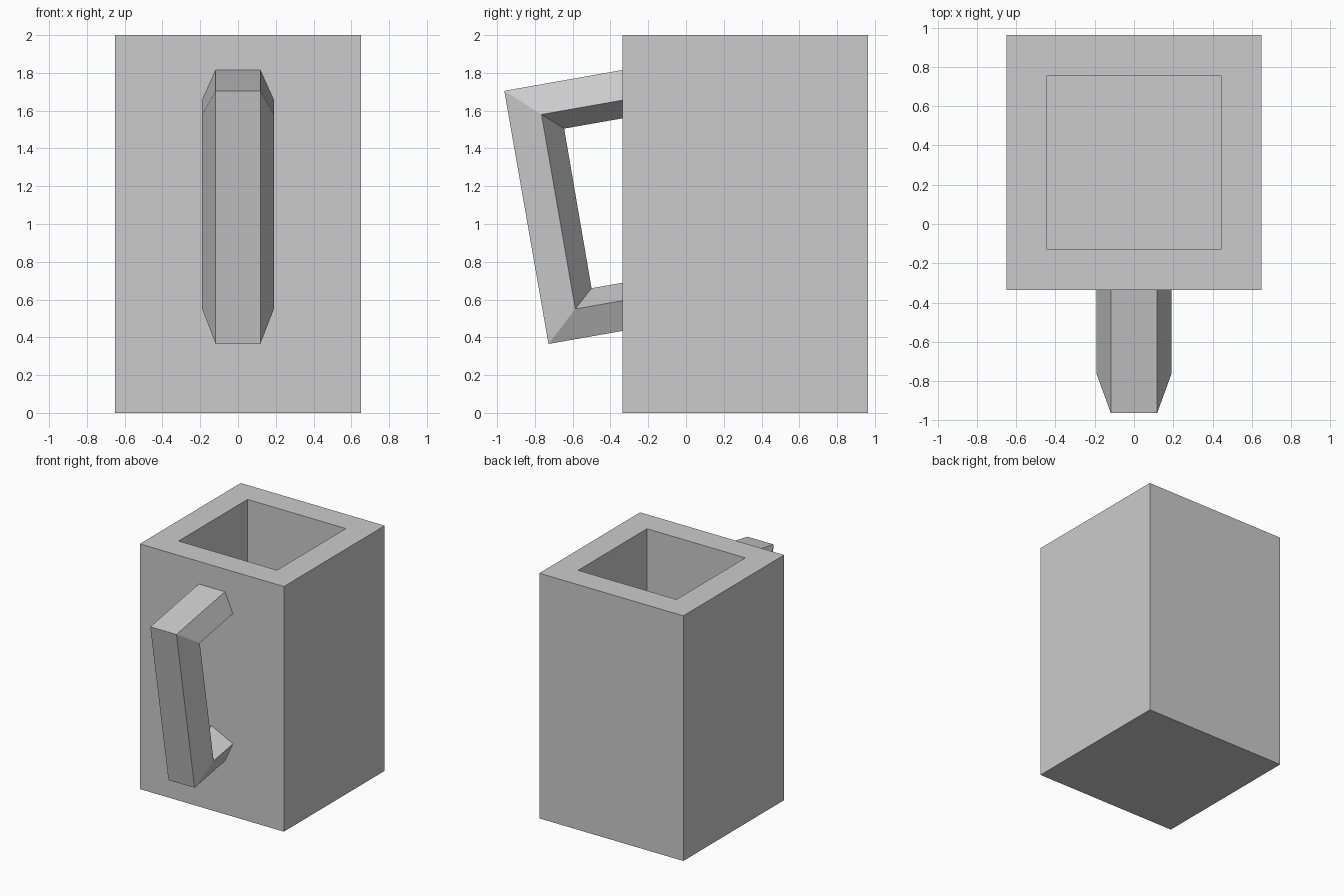
import bpy, bmesh, math
from mathutils import Matrix, Vector

if "Cube" in bpy.data.objects:
    bpy.data.objects.remove(bpy.data.objects["Cube"])


def finish(bm, name):
    bmesh.ops.recalc_face_normals(bm, faces=bm.faces[:])
    mesh = bpy.data.meshes.new(name)
    bm.to_mesh(mesh)
    bm.free()
    obj = bpy.data.objects.new(name, mesh)
    bpy.context.collection.objects.link(obj)
    return obj


# Mug body: a box with a thick rim and a deep square cavity
SIDE, HEIGHT, WALL, BODY_Y = 1.3, 2.0, 0.206, 0.313
bm = bmesh.new()
bmesh.ops.create_cube(
    bm, size=1,
    matrix=Matrix.Translation((0, BODY_Y, HEIGHT / 2)) @ Matrix.Diagonal((SIDE, SIDE, HEIGHT, 1)))
top = max(bm.faces, key=lambda f: f.calc_center_median().z)
bmesh.ops.inset_region(bm, faces=[top], thickness=WALL, use_even_offset=True)
floor = bmesh.ops.extrude_discrete_faces(bm, faces=[top])["faces"][0]
bmesh.ops.translate(bm, verts=floor.verts[:], vec=(0, 0, WALL - HEIGHT))
finish(bm, "mug_body")

# Handle: a tilted pentagonal bar with two mitred corners, ends buried in the wall
# Each corner lists (y, z) of the outer, middle and inner edges
upper = [(-0.962, 1.705), (-0.765, 1.58), (-0.645, 1.505)]
lower = [(-0.728, 0.365), (-0.586, 0.55), (-0.50, 0.66)]
END_Y, SLOPE = -0.25, math.tan(math.radians(10))


def wall_end(corner):
    return [(END_Y, z + (END_Y - y) * SLOPE) for y, z in corner]


def ring(bm, section):
    outer, middle, inner = section
    points = [(-0.118, outer), (0.118, outer), (0.19, middle), (0, inner), (-0.19, middle)]
    return [bm.verts.new(Vector((x, *yz))) for x, yz in points]


bm = bmesh.new()
rings = [ring(bm, s) for s in (wall_end(upper), upper, lower, wall_end(lower))]
for a, b in zip(rings, rings[1:]):
    for i in range(5):
        j = (i + 1) % 5
        bm.faces.new((a[i], a[j], b[j], b[i]))
bm.faces.new(rings[0])
bm.faces.new(rings[-1])
finish(bm, "handle")
